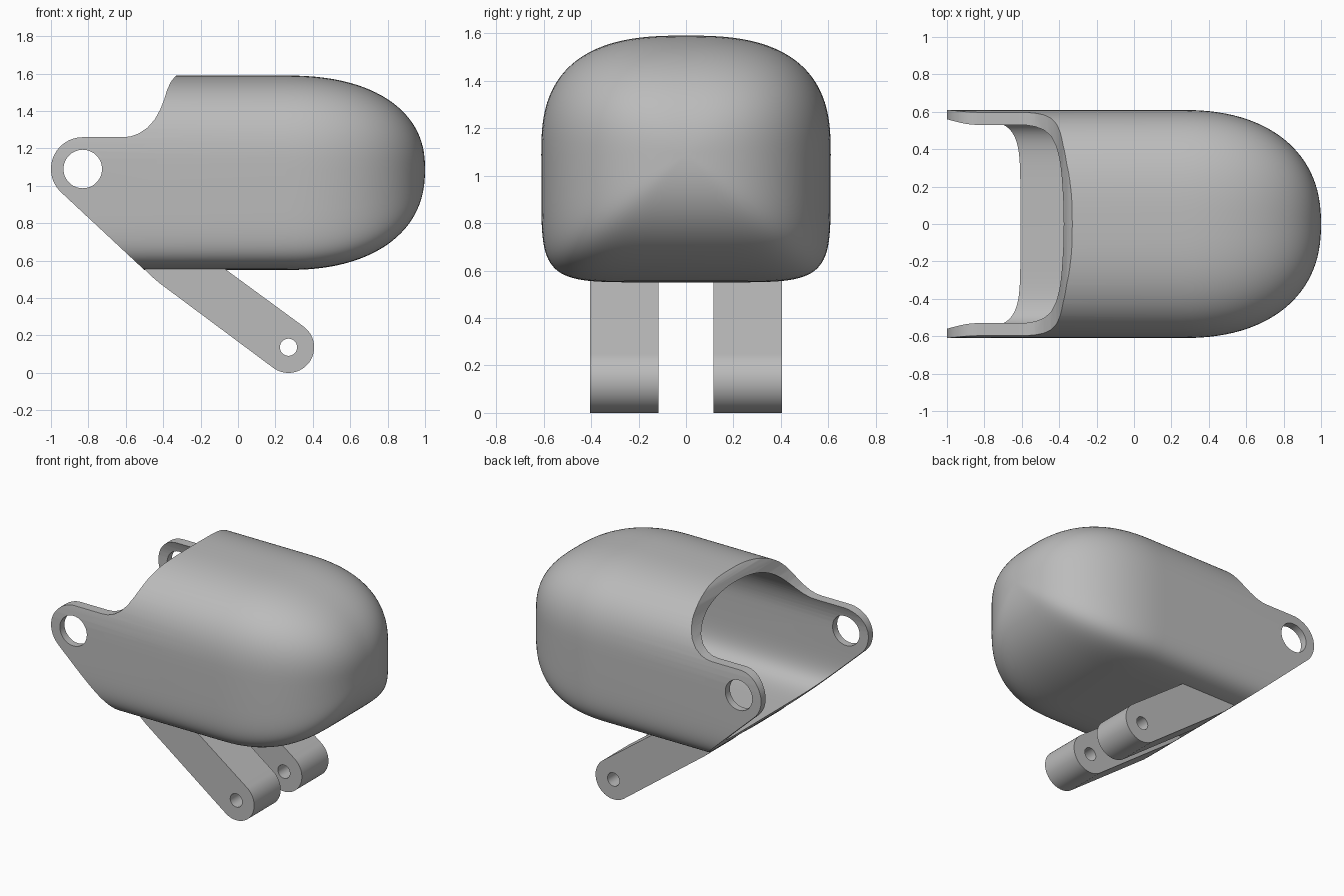
import bpy, bmesh
from math import sin, cos, pi, radians, copysign

cube = bpy.data.objects.get("Cube")
if cube:
    bpy.data.objects.remove(cube)

grey = bpy.data.materials.new("plain grey")
grey.use_nodes = True
grey.diffuse_color = (0.5, 0.5, 0.5, 1)
grey.node_tree.nodes["Principled BSDF"].inputs["Base Color"].default_value = (0.5, 0.5, 0.5, 1)

MID = 1.09          # height of the shell axis and the ear holes
EAR = (-0.83, MID)


def make_object(name, bm):
    bmesh.ops.recalc_face_normals(bm, faces=bm.faces)
    mesh = bpy.data.meshes.new(name)
    bm.to_mesh(mesh)
    bm.free()
    obj = bpy.data.objects.new(name, mesh)
    mesh.materials.append(grey)
    bpy.context.collection.objects.link(obj)
    return obj


def arc(centre, radius, start, end, steps=32):
    angles = [radians(start + (end - start) * i / steps) for i in range(steps + 1)]
    return [(centre[0] + radius * cos(a), centre[1] + radius * sin(a)) for a in angles]


def prism(name, outline, y0, y1):
    """Extrude an x-z outline along y."""
    bm = bmesh.new()
    face = bm.faces.new([bm.verts.new((x, y0, z)) for x, z in outline])
    moved = bmesh.ops.extrude_face_region(bm, geom=[face])["geom"]
    bmesh.ops.translate(bm, vec=(0, y1 - y0, 0),
                        verts=[v for v in moved if isinstance(v, bmesh.types.BMVert)])
    return make_object(name, bm)


def cut(obj, cutter, operation):
    mod = obj.modifiers.new("cut", 'BOOLEAN')
    mod.operation = operation
    mod.solver = 'EXACT'
    mod.object = cutter
    bpy.context.view_layer.objects.active = obj
    bpy.ops.object.modifier_apply(modifier=mod.name)
    bpy.data.objects.remove(cutter)


def smooth(obj):
    bpy.ops.object.select_all(action='DESELECT')
    obj.select_set(True)
    bpy.context.view_layer.objects.active = obj
    bpy.ops.object.shade_smooth_by_angle(angle=radians(30))


def power(value, n):
    return copysign(abs(value) ** (2 / n), value)


def section(width, top, bottom, n_top, n_bottom, count=112):
    """Soft arch above the axis, tight rounded corners below."""
    points = []
    for i in range(count):
        a = 2 * pi * i / count
        n, height = (n_top, top) if sin(a) >= 0 else (n_bottom, bottom)
        points.append((width * power(cos(a), n), height * power(sin(a), n)))
    return points


def stations(start, shoulder, depth, steps=28):
    """Positions along x with a scale: straight tube, then a domed nose."""
    rows = [(start, 1)]
    for i in range(steps + 1):
        t = radians(88.5) * i / steps
        rows.append((shoulder + depth * power(sin(t), 2.3), power(cos(t), 2.3)))
    return rows


# Hollow shell: inner skin from nose to mouth, then outer skin back to nose
outer = section(0.61, 0.50, 0.54, 2.7, 6.5)
inner = section(0.56, 0.43, 0.44, 2.3, 6)
rows = [(x, s, inner) for x, s in reversed(stations(-1.2, 0.25, 0.66))]
rows += [(x, s, outer) for x, s in stations(-1.2, 0.25, 0.75)]
bm = bmesh.new()
rings = [[bm.verts.new((x, y * s, MID + z * s)) for y, z in pts] for x, s, pts in rows]
for a, b in zip(rings, rings[1:]):
    for i in range(len(a)):
        bm.faces.new((a[i - 1], a[i], b[i], b[i - 1]))
bm.faces.new(rings[0])
bm.faces.new(rings[-1])
shell = make_object("shell", bm)

# Trim the mouth to the side outline: round ears, swept rim, slanted underside
outline = arc(EAR, 0.17, 90, 227)
outline += [(-0.42, 0.475), (-0.3, 0.4), (1.2, 0.4), (1.2, 1.8), (-0.3, 1.8), (-0.32, 1.6),
            (-0.34, 1.58), (-0.36, 1.555), (-0.38, 1.51), (-0.395, 1.46), (-0.415, 1.41),
            (-0.445, 1.355), (-0.485, 1.31), (-0.53, 1.28), (-0.575, 1.264), (-0.62, 1.26)]
cut(shell, prism("trim", outline, -1, 1), 'INTERSECT')
cut(shell, prism("ear_hole", arc(EAR, 0.103, 0, 352.5, 47), -1, 1), 'DIFFERENCE')
smooth(shell)

# Pair of slanted legs with round, pierced feet
FOOT = (0.27, 0.137)
leg_outline = arc(FOOT, 0.137, -126.4, 53.6)
leg_outline += [(-0.13, 0.6), (-0.53, 0.6), (-0.53, 0.582), (-0.455, 0.51), (-0.42, 0.48)]
for name, y0 in (("right_leg", -0.405), ("left_leg", 0.115)):
    leg = prism(name, leg_outline, y0, y0 + 0.29)
    cut(leg, prism("foot_hole", arc(FOOT, 0.046, 0, 348.75, 31), -1, 1), 'DIFFERENCE')
    smooth(leg)
